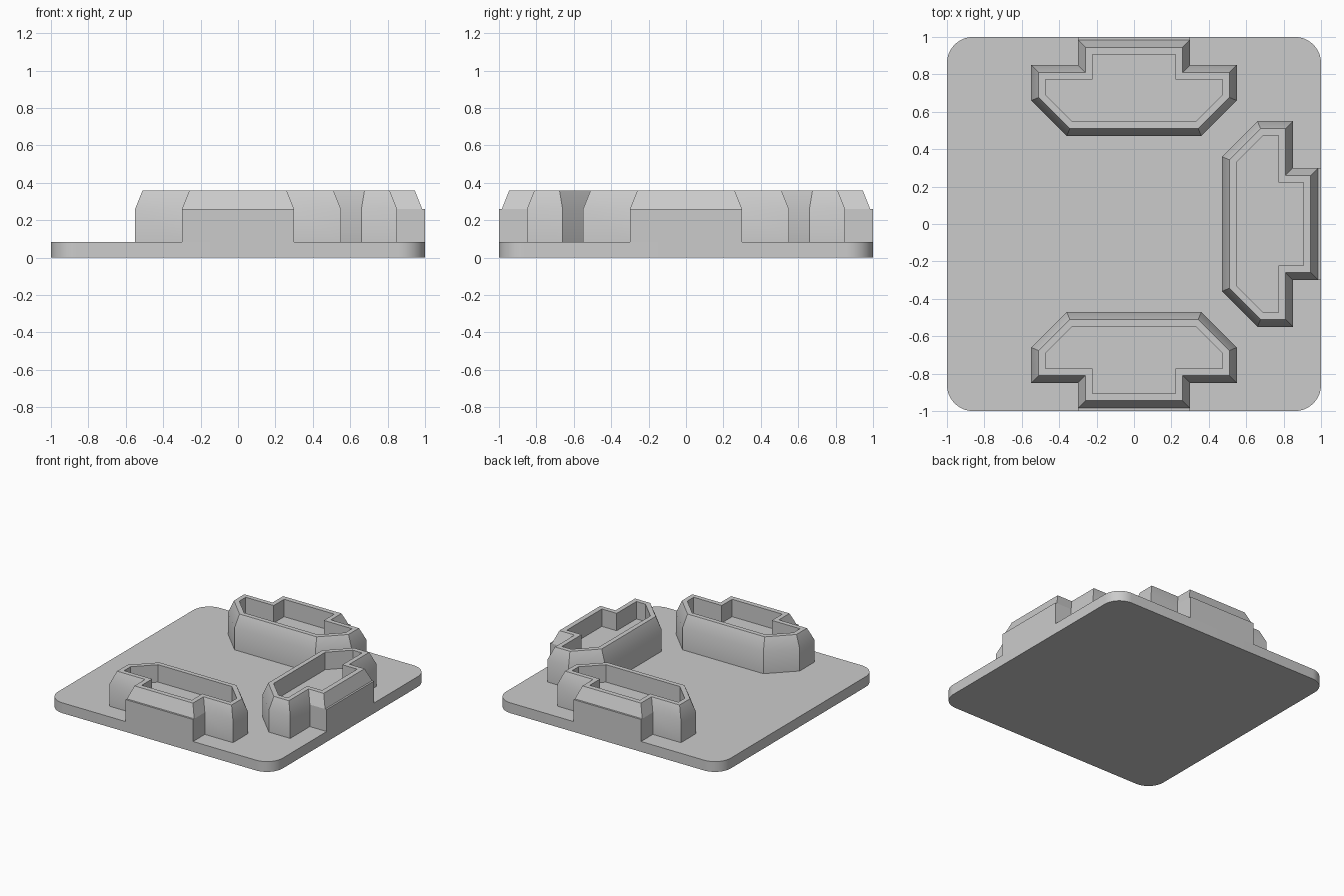
import bpy, bmesh, math
from mathutils import Matrix

cube = bpy.data.objects.get("Cube")
if cube:
    bpy.data.objects.remove(cube, do_unlink=True)

# One plain grey for everything
GREY = (0.6, 0.6, 0.6, 1)
grey = bpy.data.materials.new("plain grey")
grey.use_nodes = True
grey.diffuse_color = GREY
grey.node_tree.nodes["Principled BSDF"].inputs["Base Color"].default_value = GREY

PLATE_TOP, SHOULDER, RIM, FLOOR = 0.083, 0.26, 0.36, 0.22


def finish(bm, name, angle=30):
    bmesh.ops.recalc_face_normals(bm, faces=bm.faces[:])
    mesh = bpy.data.meshes.new(name)
    bm.to_mesh(mesh)
    bm.free()
    mesh.materials.append(grey)
    obj = bpy.data.objects.new(name, mesh)
    bpy.context.collection.objects.link(obj)
    bpy.ops.object.select_all(action='DESELECT')
    obj.select_set(True)
    bpy.context.view_layer.objects.active = obj
    bpy.ops.object.shade_smooth_by_angle(angle=math.radians(angle))
    return obj


def loft(bm, rings, cap_start, cap_end):
    """Join a stack of (outline, z) rings with side faces."""
    loops = [[bm.verts.new((x, y, z)) for x, y in pts] for pts, z in rings]
    for a, b in zip(loops, loops[1:]):
        for i in range(len(a)):
            j = (i + 1) % len(a)
            bm.faces.new((a[i], a[j], b[j], b[i]))
    if cap_start:
        bm.faces.new(loops[0][::-1])
    if cap_end:
        bm.faces.new(loops[-1])


def socket_outline(d, end):
    """Mirrored T outline with cut corners, inset by d, stem ending at y = end."""
    k = d * math.tan(math.pi / 8)
    half = [(0.30 - d, end), (0.30 - d, 0.85 - d), (0.55 - d, 0.85 - d),
            (0.55 - d, 0.66 + k), (0.36 - k, 0.47 + d)]
    return half + [(-x, y) for x, y in reversed(half)]


# Base plate with rounded corners
R, STEPS = 0.14, 12
corners = []
for q in range(4):
    cx = (1 - R) * (1 if q in (0, 3) else -1)
    cy = (1 - R) * (1 if q in (0, 1) else -1)
    for s in range(STEPS + 1):
        a = math.pi / 2 * (q + s / STEPS)
        corners.append((cx + R * math.cos(a), cy + R * math.sin(a)))
bm = bmesh.new()
loft(bm, [(corners, 0), (corners, PLATE_TOP)], True, True)
finish(bm, "base_plate")

# Three hollow sockets: back, left and front edges
for name, turn in (("back_socket", 0), ("left_socket", -90), ("front_socket", 180)):
    bm = bmesh.new()
    loft(bm, [(socket_outline(0, 1.0), PLATE_TOP),
              (socket_outline(0, 1.0), SHOULDER),
              (socket_outline(0, 0.985), SHOULDER),
              (socket_outline(0.04, 0.945), RIM),
              (socket_outline(0.077, 0.905), RIM),
              (socket_outline(0.077, 0.905), FLOOR)], False, True)
    # The ledge is only on the stem end, so weld the rest of that ring
    bmesh.ops.remove_doubles(bm, verts=bm.verts[:], dist=0.0005)
    bmesh.ops.transform(bm, matrix=Matrix.Rotation(math.radians(turn), 4, 'Z'), verts=bm.verts[:])
    finish(bm, name)
